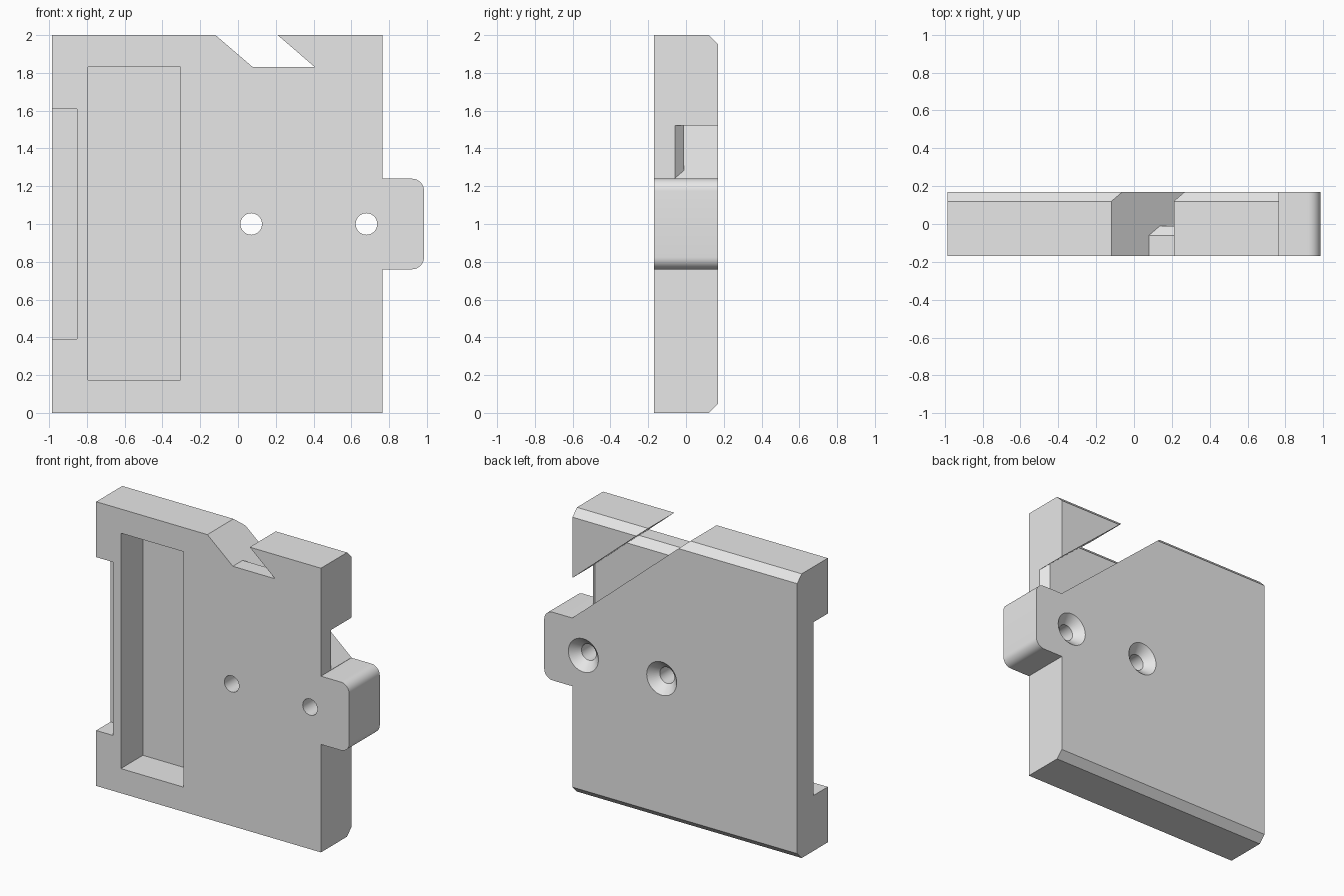
import bpy, bmesh, math
from mathutils import Vector, Matrix

cube = bpy.data.objects.get("Cube")
if cube:
    bpy.data.objects.remove(cube, do_unlink=True)

BACK, FRONT = 0.17, -0.17
LEFT, RIGHT, TAB = -0.985, 0.765, 0.985
CHAMFER = 0.05


def finish(name, bm):
    bmesh.ops.recalc_face_normals(bm, faces=bm.faces[:])
    mesh = bpy.data.meshes.new(name)
    bm.to_mesh(mesh)
    bm.free()
    obj = bpy.data.objects.new(name, mesh)
    bpy.context.collection.objects.link(obj)
    return obj


def prism(name, outline, y0, y1, chamfer_test=None):
    """Extrude an x-z outline from y0 to y1, chamfering chosen back edges."""
    bm = bmesh.new()
    face = bm.faces.new([bm.verts.new((x, y0, z)) for x, z in outline])
    new = bmesh.ops.extrude_face_region(bm, geom=[face])["geom"]
    bmesh.ops.translate(bm, vec=(0, y1 - y0, 0),
                        verts=[v for v in new if isinstance(v, bmesh.types.BMVert)])
    if chamfer_test:
        edges = [e for e in bm.edges
                 if all(abs(v.co.y - y1) < 1e-5 for v in e.verts) and chamfer_test(e)]
        bmesh.ops.bevel(bm, geom=edges, offset=CHAMFER, segments=1,
                        profile=0.5, affect='EDGES')
    return finish(name, bm)


def rect(x0, x1, z0, z1):
    return [(x0, z0), (x1, z0), (x1, z1), (x0, z1)]


def screw_cutter(name, x, z):
    """Round hole with a countersink on the back."""
    r = 0.057
    profile = [(0, -0.3), (r, -0.3), (r, BACK - 0.06), (r + 0.09, BACK + 0.03), (0, BACK + 0.03)]
    bm = bmesh.new()
    verts = [bm.verts.new((px, y, 0)) for px, y in profile]
    edges = [bm.edges.new(pair) for pair in zip(verts, verts[1:])]
    bmesh.ops.spin(bm, geom=verts + edges, cent=(0, 0, 0), axis=(0, 1, 0),
                   angle=math.tau, steps=40)
    bmesh.ops.remove_doubles(bm, verts=bm.verts[:], dist=1e-5)
    bmesh.ops.transform(bm, matrix=Matrix.Translation(Vector((x, 0, z))), verts=bm.verts[:])
    return finish(name, bm)


def cut(target, cutter):
    cutter.hide_render = True
    mod = target.modifiers.new("cut", 'BOOLEAN')
    mod.operation = 'DIFFERENCE'
    mod.solver = 'EXACT'
    mod.object = cutter
    bpy.context.view_layer.objects.active = target
    bpy.ops.object.modifier_apply(modifier=mod.name)
    bpy.data.objects.remove(cutter, do_unlink=True)


# Plate outline with the rounded side tab
def corner(cx, cz, start, r=0.065, n=8):
    return [(cx + r * math.cos(a), cz + r * math.sin(a))
            for a in (start + math.pi / 2 * i / n for i in range(n + 1))]


low, high, r = 0.76, 1.24, 0.065
outline = ([(LEFT, 0), (RIGHT, 0), (RIGHT, low)]
           + corner(TAB - r, low + r, -math.pi / 2)
           + corner(TAB - r, high - r, 0)
           + [(RIGHT, high), (RIGHT, 2), (LEFT, 2)])


def top_or_bottom(edge):
    z0, z1 = (v.co.z for v in edge.verts)
    return abs(z0 - z1) < 1e-5 and (z0 < 0.01 or z0 > 1.99)


plate = prism("mounting_plate", outline, FRONT, BACK, top_or_bottom)

# Diagonal channel, open at the top and side, leaving a thin front web
slope = 0.86
channel = prism("channel_cutter",
                [(-0.12 - 0.2, 2 + 0.2 * slope), (RIGHT + 0.001, high + 0.001),
                 (0.9, high + 0.02), (0.9, 2 - 0.69 * slope), (0.21 - 0.2, 2 + 0.2 * slope)],
                -0.3, 0.3)
web = prism("web_keeper", rect(-0.5, RIGHT + 0.0005, 0.5, 1.83), -0.5, -0.01,
            lambda edge: True)
cut(channel, web)
cut(plate, channel)

# Front pocket and side notch
cut(plate, prism("pocket_cutter", rect(-0.793, -0.305, 0.173, 1.83), -0.3, 0.075))
cut(plate, prism("notch_cutter", rect(-1.2, -0.853, 0.39, 1.61), -0.3, -0.01))

# Countersunk screw holes
for hole_x in (0.07, 0.68):
    cut(plate, screw_cutter("screw_cutter", hole_x, 1.0))

# Colour and shading
grey = bpy.data.materials.new("light_grey")
grey.use_nodes = True
colour = (0.8, 0.8, 0.8, 1)
grey.diffuse_color = colour
grey.node_tree.nodes["Principled BSDF"].inputs["Base Color"].default_value = colour
plate.data.materials.clear()
plate.data.materials.append(grey)
for poly in plate.data.polygons:
    poly.material_index = 0

bpy.ops.object.select_all(action='DESELECT')
plate.select_set(True)
bpy.context.view_layer.objects.active = plate
bpy.ops.object.shade_smooth_by_angle(angle=math.radians(30))
